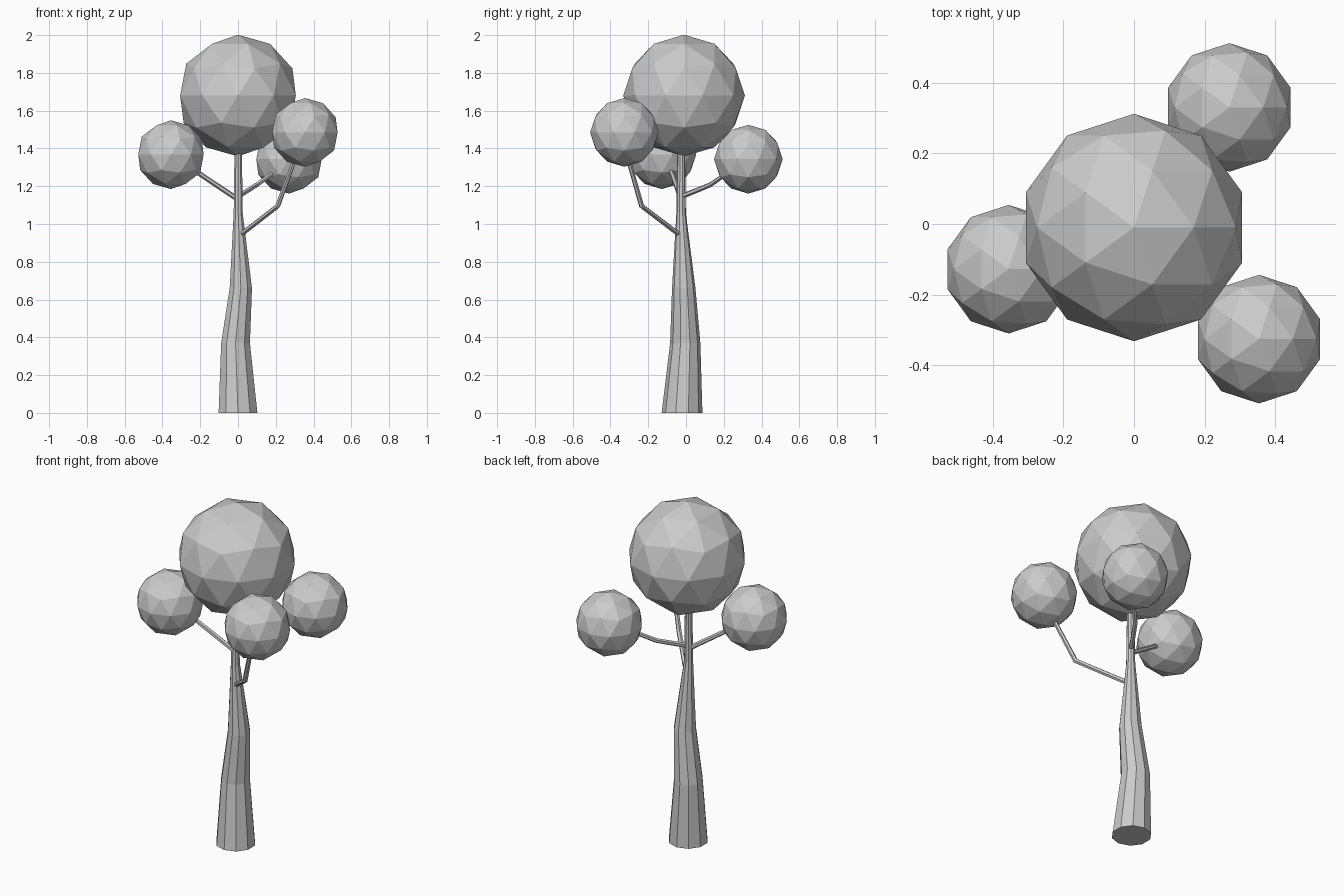
import bpy, bmesh, math
from mathutils import Vector

cube = bpy.data.objects.get("Cube")
if cube:
    bpy.data.objects.remove(cube, do_unlink=True)

# Single plain grey for the whole tree
GREY = (0.6, 0.6, 0.6, 1.0)
mat = bpy.data.materials.new("light grey")
mat.use_nodes = True
mat.diffuse_color = GREY
for node in mat.node_tree.nodes:
    if node.type == 'BSDF_PRINCIPLED':
        node.inputs["Base Color"].default_value = GREY


def add_object(name, bm):
    bmesh.ops.recalc_face_normals(bm, faces=bm.faces)
    mesh = bpy.data.meshes.new(name)
    bm.to_mesh(mesh)
    bm.free()
    mesh.materials.append(mat)
    obj = bpy.data.objects.new(name, mesh)
    bpy.context.collection.objects.link(obj)
    return obj


def loft(name, path, radii, sides, level=False):
    """Faceted tapered tube along a path; level keeps every ring horizontal."""
    pts = [Vector(p) for p in path]
    bm = bmesh.new()
    rings = []
    for i, (p, r) in enumerate(zip(pts, radii)):
        along = (pts[min(i + 1, len(pts) - 1)] - pts[max(i - 1, 0)]).normalized()
        if level:
            u, v = Vector((1, 0, 0)), Vector((0, 1, 0))
        else:
            u = along.cross(Vector((0, 0, 1))).normalized()
            v = along.cross(u)
        ring = []
        for k in range(sides):
            a = math.pi / 2 + math.tau * k / sides
            ring.append(bm.verts.new(p + r * (math.cos(a) * u + math.sin(a) * v)))
        rings.append(ring)
    for low, high in zip(rings, rings[1:]):
        for k in range(sides):
            n = (k + 1) % sides
            bm.faces.new((low[k], low[n], high[n], high[k]))
    bm.faces.new(rings[0])
    bm.faces.new(rings[-1])
    return add_object(name, bm)


def foliage(name, centre, radius):
    bm = bmesh.new()
    bmesh.ops.create_icosphere(bm, subdivisions=2, radius=radius)
    obj = add_object(name, bm)
    obj.location = centre


# Trunk: slightly wandering ten-sided taper
loft("trunk",
     [(0, -0.021, 0), (-0.013, -0.004, 0.37), (0.015, -0.012, 0.66),
      (0.001, -0.026, 1.06), (0.001, -0.026, 1.45)],
     [0.108, 0.08, 0.062, 0.025, 0.02], 10, level=True)

# Branches
loft("front_left_branch",
     [(0.01, -0.03, 0.94), (0.21, -0.235, 1.095), (0.3, -0.305, 1.34)],
     [0.014, 0.014, 0.012], 6)
loft("right_branch",
     [(0.0, -0.025, 1.13), (-0.21, -0.075, 1.27), (-0.3, -0.11, 1.33)],
     [0.014, 0.013, 0.012], 6)
loft("back_left_branch",
     [(0.0, -0.025, 1.145), (0.1, 0.13, 1.208), (0.21, 0.24, 1.285)],
     [0.014, 0.013, 0.012], 6)

# Foliage balls
foliage("crown", (0, -0.01, 1.68), 0.322)
foliage("front_left_foliage", (0.354, -0.326, 1.485), 0.182)
foliage("right_foliage", (-0.355, -0.128, 1.367), 0.182)
foliage("back_left_foliage", (0.27, 0.33, 1.343), 0.182)
